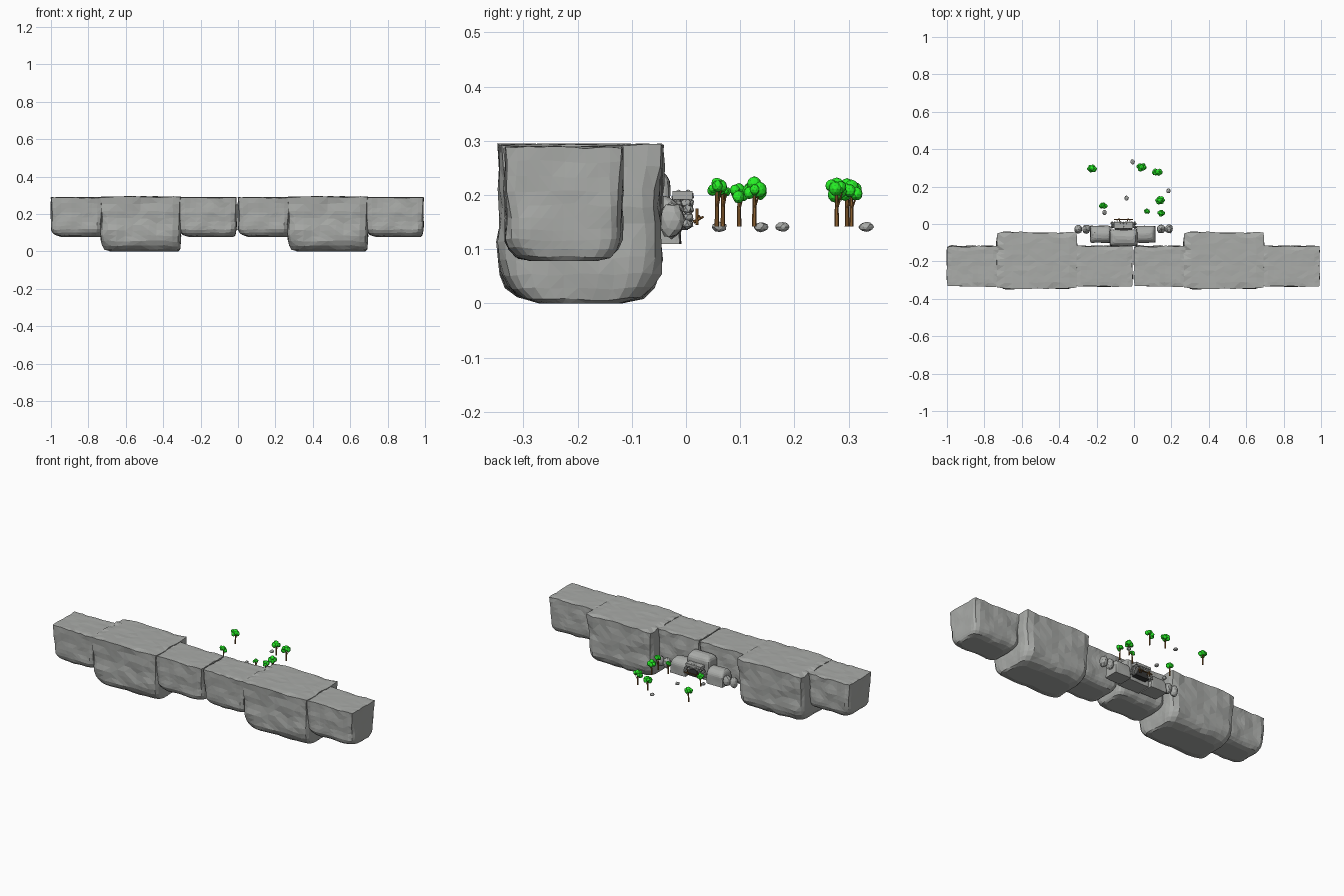
import bpy, bmesh, math, random
from mathutils import Vector, Matrix, noise

if "Cube" in bpy.data.objects:
    bpy.data.objects.remove(bpy.data.objects["Cube"])

random.seed(7)


def material(name, col):
    m = bpy.data.materials.new(name)
    m.diffuse_color = (*col, 1)
    m.use_nodes = True
    m.node_tree.nodes["Principled BSDF"].inputs["Base Color"].default_value = m.diffuse_color
    return m


ROCK = material("rock_grey", (0.4, 0.41, 0.395))
GREEN = material("leaf_green", (0.02, 0.88, 0.02))
BROWN = material("bark_brown", (0.27, 0.12, 0.03))
DARK = material("cave_dark", (0.04, 0.04, 0.04))


def finish(name, bm, mats=(ROCK,)):
    bmesh.ops.recalc_face_normals(bm, faces=bm.faces)
    me = bpy.data.meshes.new(name)
    bm.to_mesh(me)
    bm.free()
    for m in mats:
        me.materials.append(m)
    ob = bpy.data.objects.new(name, me)
    bpy.context.collection.objects.link(ob)
    return ob


def rock(name, x, y, z, r, left=0.05, right=0.015, flip=False, seed=0):
    """Flat-topped block whose lower edges round inwards; flip rounds the top."""
    bm = bmesh.new()
    bmesh.ops.create_cube(bm, size=2)
    bmesh.ops.subdivide_edges(bm, edges=bm.edges[:], cuts=9, use_grid_fill=True)
    c = Vector(((x[0] + x[1]) / 2, (y[0] + y[1]) / 2, (z[0] + z[1]) / 2))
    h = Vector(((x[1] - x[0]) / 2, (y[1] - y[0]) / 2, (z[1] - z[0]) / 2))
    for v in bm.verts:
        u = v.co.copy()
        t = ((u.z + 1) / 2) ** 1.4            # layers cluster near the rounding
        k = max(0, 1 - t * 2 * h.z / r)
        inset = 1 - math.sqrt(max(0, 1 - k * k))
        hx0, hx1 = h.x - left * inset, h.x - right * inset
        hy = h.y - r * inset
        v_r = min(h) * (0.06 + 0.35 * (1 - t))
        p = Vector((u.x * (hx0 if u.x < 0 else hx1), u.y * hy, 0))
        # upright corners are sharp at the top, softer further down
        q = Vector((max(-hx0 + v_r, min(hx1 - v_r, p.x)),
                    max(-hy + v_r, min(hy - v_r, p.y)), 0))
        d = p - q
        if d.length > v_r:
            p = q + d.normalized() * v_r
        p.z = (2 * t - 1) * h.z
        n = noise.noise_vector(p * 15 + Vector((seed * 5.3, seed * 2.1, 0)))
        amp = 0.075 * min(h)
        p.x += n.x * amp * 0.6
        p.y += n.y * amp
        if 0 < t < 1:
            p.z += n.z * amp * 0.8
        elif t >= 1 and not flip:
            # chipped top rim
            rim = max(abs(u.x), abs(u.y)) > 0.99
            p.z -= abs(n.z) * amp * (1.6 if rim else 0.4)
        if flip:
            p.z = -p.z
        v.co = c + p
    bmesh.ops.triangulate(bm, faces=bm.faces[:])
    return finish(name, bm)


def lump(bm, loc, size, jitter=0.15, sub=1):
    """Faceted pebble or leaf clump."""
    rot = Matrix.Rotation(random.uniform(0, 6.28), 4, 'Z')
    res = bmesh.ops.create_icosphere(bm, subdivisions=sub, radius=1)
    for v in res["verts"]:
        p = rot @ v.co * (1 + random.uniform(-jitter, jitter))
        v.co = Vector(loc) + Vector((p.x * size[0], p.y * size[1], p.z * size[2]))


def stick(bm, a, b, r1, r2):
    a, b = Vector(a), Vector(b)
    d = b - a
    m = Matrix.Translation((a + b) / 2) @ d.to_track_quat('Z', 'Y').to_matrix().to_4x4()
    bmesh.ops.create_cone(bm, cap_ends=True, segments=6, radius1=r1, radius2=r2,
                          depth=d.length, matrix=m)


def box(name, x, y, z, mats=(ROCK,)):
    bm = bmesh.new()
    bmesh.ops.create_cube(bm, size=1)
    for v in bm.verts:
        v.co = Vector([(a[0] + a[1]) / 2 + w * (a[1] - a[0])
                       for a, w in zip((x, y, z), v.co)])
    return finish(name, bm, mats)


# cliff wall: the same three blocks laid twice
for i, off in enumerate((0, 1)):
    rock(f"cliff_end_{i}", (-1 + off, -0.725 + off), (-0.333, -0.118), (0.078, 0.29),
         0.05, seed=1)
    rock(f"cliff_large_{i}", (-0.735 + off, -0.305 + off), (-0.343, -0.046), (0, 0.295),
         0.075, seed=2)
    rock(f"cliff_inner_{i}", (-0.315 + off, -0.008 + off), (-0.333, -0.118), (0.078, 0.29),
         0.05, seed=3)

# boulders around the cave mouth
rock("cave_boulder_middle", (-0.13, 0.018), (-0.118, -0.03), (0.115, 0.25), 0.035,
     0.03, 0.02, True, 4)
rock("cave_boulder_left", (-0.235, -0.125), (-0.1, -0.01), (0.11, 0.2), 0.04,
     0.025, 0.01, True, 5)
rock("cave_boulder_right", (0.012, 0.115), (-0.1, -0.01), (0.11, 0.2), 0.04,
     0.01, 0.025, True, 6)

# round boulders at both ends
for i, x in enumerate((-0.298, -0.255, 0.145, 0.187)):
    bm = bmesh.new()
    lump(bm, (x, -0.027, 0.153), (0.022, 0.024, 0.033), 0.08, 2)
    finish(f"round_boulder_{i}", bm)

# stone arch and dark opening
CX = -0.056
box("cave_opening", (CX - 0.045, CX + 0.045), (-0.03, 0.004), (0.135, 0.18), (DARK,))
box("arch_lintel", (CX - 0.05, CX + 0.05), (-0.025, 0.012), (0.192, 0.207))
bm = bmesh.new()
for y in (-0.015, 0.003):
    for rad in (0.046, 0.062):
        for k in range(13):
            a = math.pi * k / 12
            lump(bm, (CX + rad * math.cos(a), y + random.uniform(-.003, .003),
                      0.146 + 0.88 * rad * math.sin(a)), (0.009, 0.01, 0.009))
finish("arch_stones", bm)

# timber frame at the cave mouth
bm = bmesh.new()
for s in (-1, 1):
    stick(bm, (CX + s * 0.035, 0.02, 0.145), (CX + s * 0.032, 0.02, 0.175), 0.003, 0.003)
    stick(bm, (CX + s * 0.02, 0.014, 0.15), (CX + s * 0.025, 0.032, 0.16), 0.003, 0.002)
stick(bm, (CX - 0.05, 0.024, 0.16), (CX + 0.05, 0.024, 0.157), 0.003, 0.003)
finish("timber_frame", bm, (BROWN,))

# trees: x, y, crown centre height, crown radius
TREES = [(-0.225, 0.297, 0.208, 0.027), (0.04, 0.305, 0.204, 0.028),
         (0.125, 0.278, 0.209, 0.028), (-0.165, 0.098, 0.203, 0.022),
         (0.14, 0.126, 0.211, 0.027), (0.145, 0.057, 0.214, 0.021),
         (0.07, 0.068, 0.205, 0.017)]
for i, (x, y, z, r) in enumerate(TREES):
    bm = bmesh.new()
    stick(bm, (x, y, 0.142), (x, y, z), 0.0042, 0.003)
    stick(bm, (x, y, 0.172), (x + r * 0.5, y + r * 0.4, z), 0.002, 0.0015)
    finish(f"tree_trunk_{i}", bm, (BROWN,))
    bm = bmesh.new()
    n = 6
    for k in range(n):
        a = k * 6.283 / n + random.uniform(-.4, .4)
        s = r * random.uniform(0.38, 0.55)
        lump(bm, (x + r * 0.55 * math.cos(a), y + r * 0.42 * math.sin(a),
                  z + random.uniform(-0.3, 0.3) * r), (s, s * 0.9, s), 0.06, 2)
    lump(bm, (x, y, z + r * 0.35), (r * 0.5,) * 3, 0.06, 2)
    finish(f"tree_crown_{i}", bm, (GREEN,))

# loose pebbles
for i, (x, y) in enumerate(((-0.008, 0.332), (0.184, 0.178), (-0.04, 0.138), (-0.158, 0.062))):
    bm = bmesh.new()
    lump(bm, (x, y, 0.141), (0.012, 0.0135, 0.009), 0.1, 2)
    finish(f"pebble_{i}", bm)
